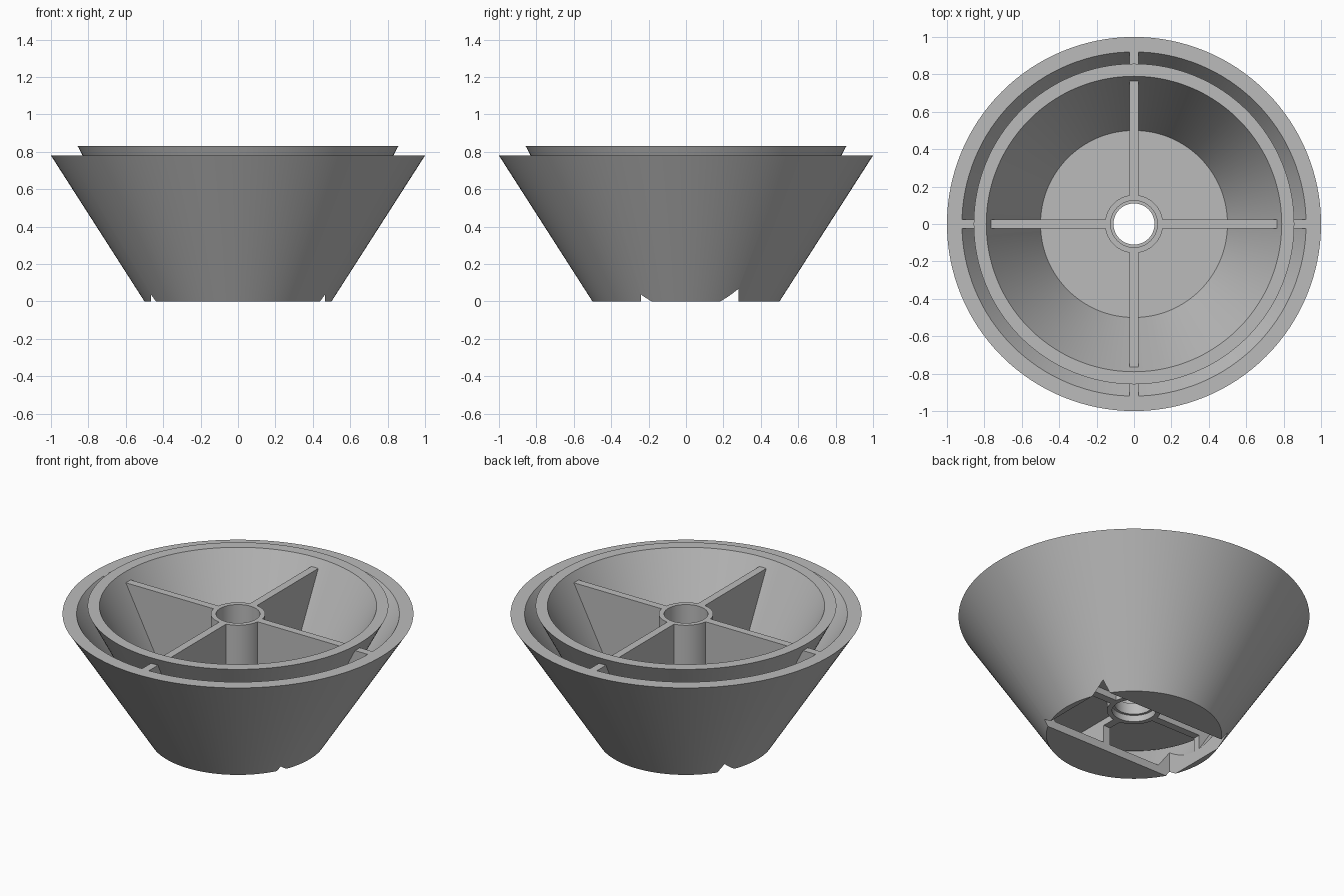
import bpy, bmesh, math

if "Cube" in bpy.data.objects:
    bpy.data.objects.remove(bpy.data.objects["Cube"])

SEG = 128
grey = bpy.data.materials.new("plain_grey")
grey.diffuse_color = (0.5, 0.5, 0.5, 1)
grey.use_nodes = True
grey.node_tree.nodes["Principled BSDF"].inputs["Base Color"].default_value = grey.diffuse_color


def finish(name, bm, smooth=False):
    bmesh.ops.recalc_face_normals(bm, faces=bm.faces)
    mesh = bpy.data.meshes.new(name)
    bm.to_mesh(mesh)
    bm.free()
    mesh.materials.append(grey)
    ob = bpy.data.objects.new(name, mesh)
    bpy.context.collection.objects.link(ob)
    return ob


def lathe(name, profile):
    """Revolve a closed (radius, z) profile into a ring-shaped solid."""
    bm = bmesh.new()
    rings = []
    for i in range(SEG):
        a = 2 * math.pi * i / SEG
        rings.append([bm.verts.new((r * math.cos(a), r * math.sin(a), z)) for r, z in profile])
    n = len(profile)
    for i in range(SEG):
        p, q = rings[i], rings[(i + 1) % SEG]
        for j in range(n):
            k = (j + 1) % n
            bm.faces.new((p[j], q[j], q[k], p[k]))
    return finish(name, bm)


def rib(name, outline, angle, half=0.024):
    """Extrude a flat (radius, z) outline into a radial web."""
    bm = bmesh.new()
    c, s = round(math.cos(angle)), round(math.sin(angle))
    sides = [[bm.verts.new((r * c - t * s, r * s + t * c, z)) for r, z in outline]
             for t in (-half, half)]
    a, b = sides
    bm.faces.new(a)
    bm.faces.new(b[::-1])
    n = len(outline)
    for j in range(n):
        k = (j + 1) % n
        bm.faces.new((a[j], b[j], b[k], a[k]))
    return finish(name, bm)


# Outer cone with a thin base plate
outer = lathe("outer_shell", [(0.05, 0), (0.5, 0), (1.0, 0.78), (0.92, 0.78), (0.452, 0.05), (0.05, 0.05)])

# Inner cup standing slightly proud of the outer rim
inner = lathe("inner_cup", [(0.11, 0.2), (0.53, 0.2), (0.857, 0.83), (0.79, 0.83), (0.5, 0.27), (0.11, 0.27)])

# Central tube
hub = lathe("hub", [(0.125, 0.16), (0.155, 0.16), (0.155, 0.78), (0.125, 0.78)])

# Four webs inside the cup and four joining cup to outer shell
cup_web = [(0.135, 0.25), (0.5, 0.25), (0.768, 0.78), (0.135, 0.78)]
gap_web = [(0.135, 0.04), (0.46, 0.04), (0.924, 0.78), (0.826, 0.78), (0.525, 0.21), (0.135, 0.21)]
cut_parts = [outer]
for i in range(4):
    rib(f"cup_web_{i + 1}", cup_web, i * math.pi / 2)
    cut_parts.append(rib(f"gap_web_{i + 1}", gap_web, i * math.pi / 2))

# Rectangular pocket cut into the underside
bm = bmesh.new()
bmesh.ops.create_cube(bm, size=1)
for v in bm.verts:
    v.co = (v.co.x * 0.93, 0.02 + v.co.y * 0.52, 0.03 + v.co.z * 0.26)
pocket = finish("pocket_cutter", bm)
pocket.hide_render = True
pocket.hide_set(True)
for ob in cut_parts:
    mod = ob.modifiers.new("pocket", 'BOOLEAN')
    mod.operation = 'DIFFERENCE'
    mod.solver = 'EXACT'
    mod.object = pocket

# Smooth round walls, keep the rims crisp
for ob in (outer, inner, hub):
    bpy.ops.object.select_all(action='DESELECT')
    ob.select_set(True)
    bpy.context.view_layer.objects.active = ob
    bpy.ops.object.shade_smooth_by_angle(angle=math.radians(30))
